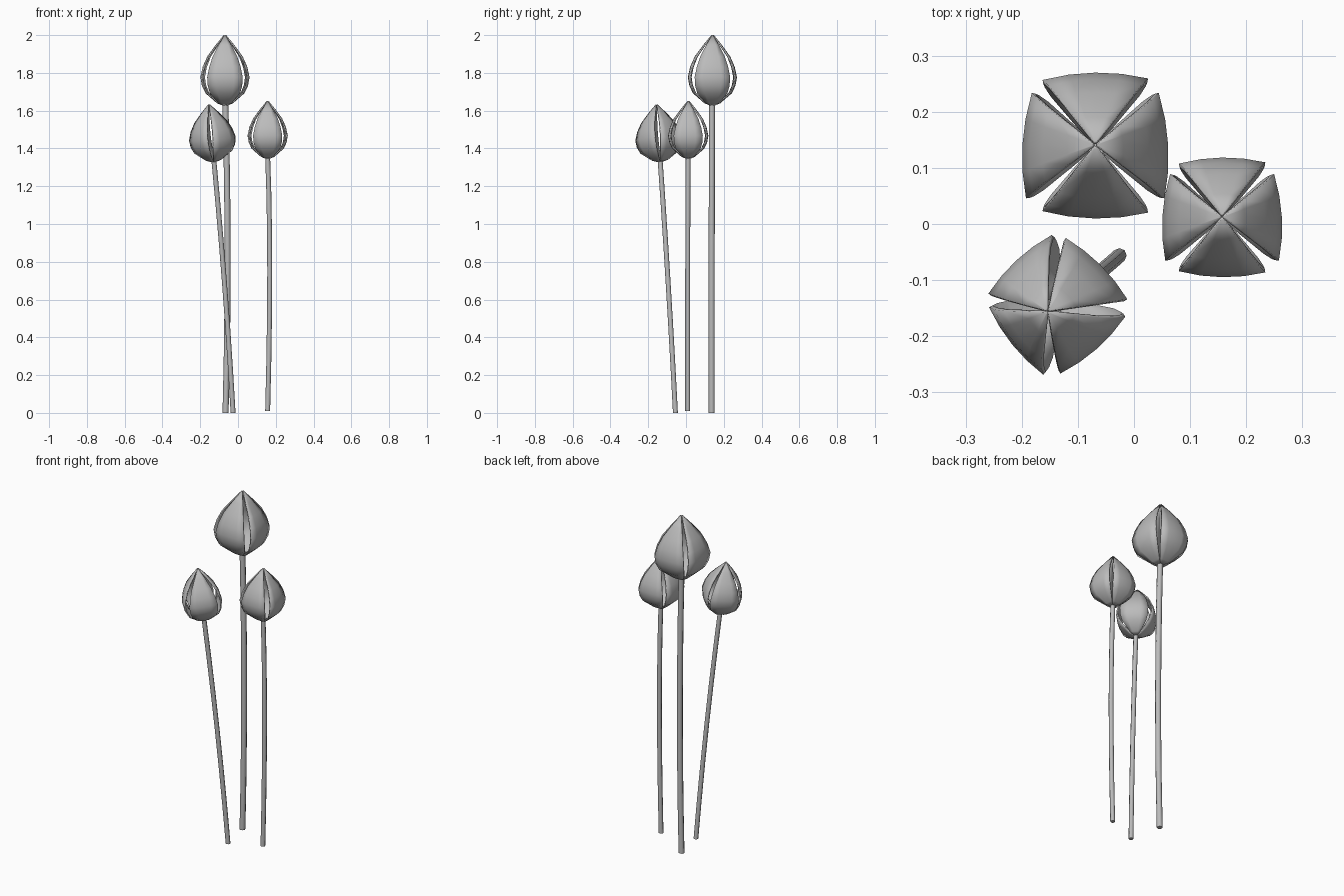
import bpy
import bmesh
from math import radians, pi, cos, sin
from mathutils import Matrix, Vector

cube = bpy.data.objects.get("Cube")
if cube:
    bpy.data.objects.remove(cube, do_unlink=True)

grey = bpy.data.materials.new("plain_grey")
grey.use_nodes = True
grey.diffuse_color = (0.5, 0.5, 0.5, 1)
grey.node_tree.nodes["Principled BSDF"].inputs["Base Color"].default_value = (0.5, 0.5, 0.5, 1)


def make_object(name, bm, angle):
    """Turn a bmesh into a smooth-shaded object with the shared material."""
    mesh = bpy.data.meshes.new(name)
    bm.to_mesh(mesh)
    bm.free()
    mesh.materials.append(grey)
    obj = bpy.data.objects.new(name, mesh)
    bpy.context.collection.objects.link(obj)
    bpy.ops.object.select_all(action="DESELECT")
    obj.select_set(True)
    bpy.context.view_layer.objects.active = obj
    bpy.ops.object.shade_smooth_by_angle(angle=radians(angle))
    return obj


def bridge(bm, rows, closed):
    """Fill quads between neighbouring rows of vertices."""
    for low, high in zip(rows, rows[1:]):
        n = len(low)
        for j in range(n if closed else n - 1):
            k = (j + 1) % n
            bm.faces.new((low[j], low[k], high[k], high[j]))


# Petal outline: height, distance from the axis, half width
PETAL = [(0, .012, .010), (.012, .042, .034), (.065, .103, .080),
         (.105, .122, .091), (.15, .130, .094), (.205, .118, .083),
         (.26, .094, .065), (.32, .050, .034), (.373, .007, .003)]
THICKNESS = 0.007
COLUMNS = 4


def bloom(name, base, tip, size, turn):
    """Four cupped petals round an axis that runs from base to tip."""
    base, axis = Vector(base), Vector(tip) - Vector(base)
    place = (Matrix.Translation(base)
             @ Vector((0, 0, 1)).rotation_difference(axis).to_matrix().to_4x4()
             @ Matrix.Scale(size, 4))
    bm = bmesh.new()
    for i, skew in enumerate((0.01, -0.04, -0.01, 0.04)):
        spin = Matrix.Rotation(radians(turn) + i * pi / 2, 4, "Z")
        rows = []
        for z, r, half in PETAL:
            row = []
            for j in range(COLUMNS + 1):
                s = 2 * j / COLUMNS - 1
                out = r * (1 - 0.09 * s * s + skew * s)
                row.append(bm.verts.new(place @ spin @ Vector((s * half, -out, z))))
            rows.append(row)
        bridge(bm, rows, False)
    obj = make_object(name, bm, 50)
    solid = obj.modifiers.new("thickness", "SOLIDIFY")
    solid.thickness = THICKNESS
    solid.offset = -1


def stem(name, start, middle, end, radius, sides=8, steps=6):
    """Gently bowed tube through three points, capped at both ends."""
    a, m, b = Vector(start), Vector(middle), Vector(end)
    control = 2 * m - (a + b) / 2
    bm = bmesh.new()
    rows = []
    for i in range(steps + 1):
        t = i / steps
        c = a * (1 - t) ** 2 + control * 2 * t * (1 - t) + b * t * t
        rows.append([bm.verts.new(c + radius * Vector((cos(2 * pi * k / sides),
                                                       sin(2 * pi * k / sides), 0)))
                     for k in range(sides)])
    bridge(bm, rows, True)
    bm.faces.new(list(reversed(rows[0])))
    bm.faces.new(rows[-1])
    make_object(name, bm, 50)


# Tall flower at the back
stem("tall_stem", (-.066, .136, 0), (-.055, .136, .82), (-.067, .138, 1.64), .016)
bloom("tall_bloom", (-.069, .139, 1.627), (-.069, .141, 2), 1, 0)

# Short flower on the left
stem("left_stem", (.157, .009, .01), (.168, .009, .75), (.157, .011, 1.355), .013)
bloom("left_bloom", (.157, .011, 1.345), (.157, .013, 1.65), .82, 0)

# Leaning flower on the right
stem("leaning_stem", (-.026, -.056, 0), (-.071, -.094, .68), (-.128, -.137, 1.34), .013)
bloom("leaning_bloom", (-.128, -.136, 1.328), (-.154, -.156, 1.635), .82, 42)
